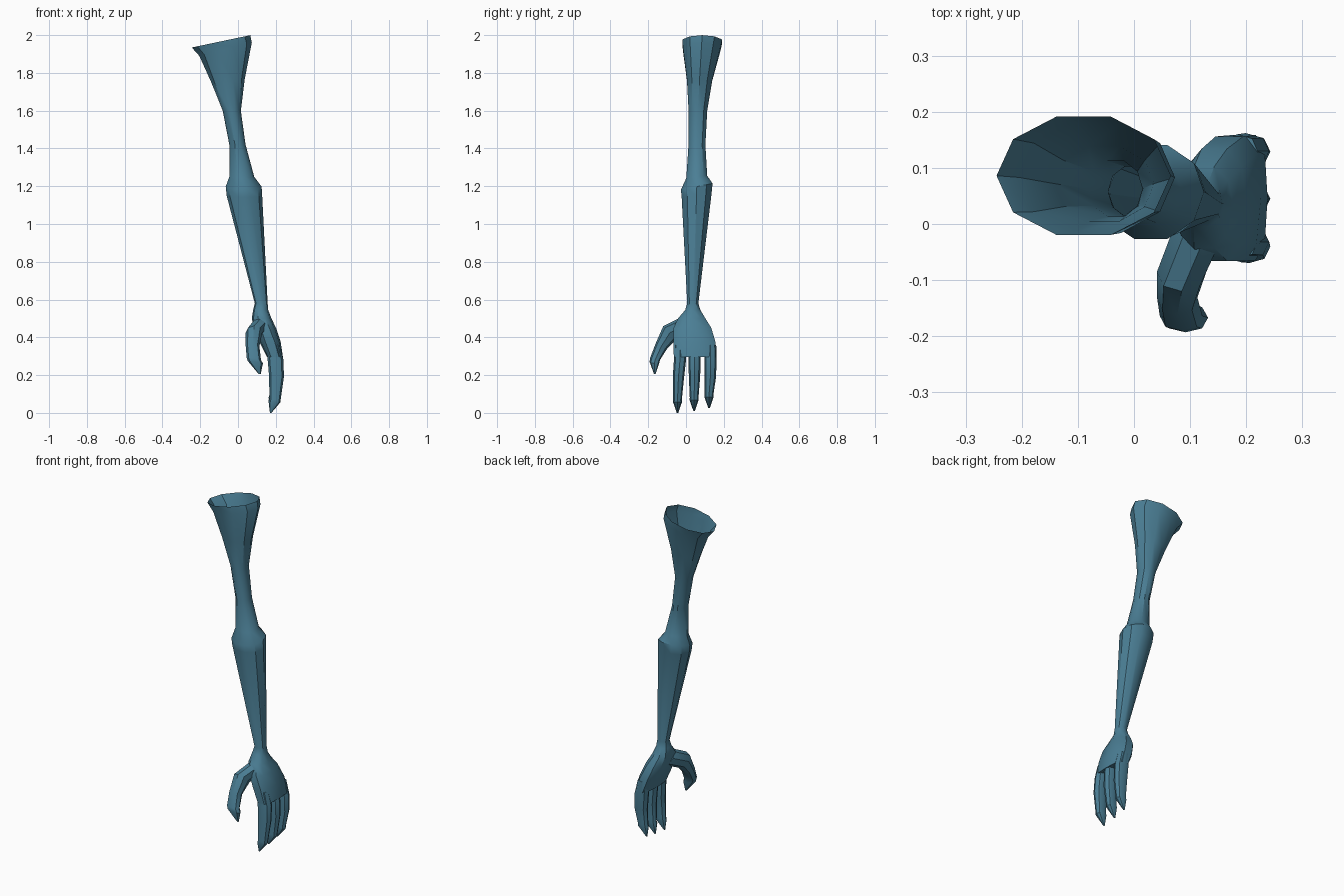
import bpy, bmesh, math

skin = bpy.data.materials.new("teal_blue")
skin.diffuse_color = (0.07, 0.21, 0.30, 1)


def spow(v, p):
    return math.copysign(abs(v) ** p, v)


def loft(name, rings, sides, cap_top=False):
    """Skin rings of (cx, cy, cz, rx, ry, slope_x, slope_y, power); the last ring is capped."""
    bm = bmesh.new()
    loops = []
    for cx, cy, cz, rx, ry, sx, sy, p in rings:
        loop = []
        for i in range(sides):
            a = 2 * math.pi * i / sides
            c, s = math.cos(a), math.sin(a)
            dx = rx * (spow(c, p) if abs(c) > 1e-6 else 0)
            dy = ry * (spow(s, p) if abs(s) > 1e-6 else 0)
            loop.append(bm.verts.new((cx + dx, cy + dy, cz + sx * dx + sy * dy)))
        loops.append(loop)
    for a, b in zip(loops, loops[1:]):
        for i in range(sides):
            j = (i + 1) % sides
            bm.faces.new((a[i], b[i], b[j], a[j]))
    bm.faces.new(loops[-1][::-1])
    if cap_top:
        bm.faces.new(loops[0])
    me = bpy.data.meshes.new(name)
    bm.to_mesh(me)
    bm.free()
    me.materials.append(skin)
    ob = bpy.data.objects.new(name, me)
    bpy.context.collection.objects.link(ob)
    bpy.ops.object.select_all(action='DESELECT')
    ob.select_set(True)
    bpy.context.view_layer.objects.active = ob
    bpy.ops.object.shade_smooth_by_angle(angle=math.radians(35))
    return ob


# Open-topped upper arm, elbow step, forearm and palm in one skin
loft("arm_and_palm", [
    (-.090, .086, 1.967, .155, .111, .21, 0, 1),
    (-.066, .083, 1.925, .139, .104, .25, 0, 1),
    (-.053, .072, 1.760, .089, .070, .10, 0, 1),
    (-.033, .063, 1.600, .048, .052, 0, 0, 1),
    (-.003, .058, 1.420, .043, .047, 0, 0, 1),
    (.020, .057, 1.250, .066, .058, 0, .1, 1),
    (.030, .057, 1.198, .095, .088, 0, .2, 1),
    (.034, .056, 1.150, .094, .083, 0, .1, 1),
    (.123, .036, .580, .034, .031, 0, 0, 1),
    (.120, .036, .545, .040, .042, 0, 0, .95),
    (.125, .030, .500, .052, .076, 0, 0, .9),
    (.143, .034, .450, .058, .104, 0, 0, .8),
    (.170, .045, .375, .056, .115, 0, 0, .7),
    (.196, .047, .295, .042, .115, 0, 0, .6),
], 10)

# Three clawed fingers: y at knuckle, middle and claw, then the tip height
for name, y0, y1, y2, tip in (("index_finger", -.032, -.040, -.045, 0),
                              ("middle_finger", .045, .045, .043, .01),
                              ("outer_finger", .130, .129, .122, .025)):
    loft(name, [
        (.185, y0, .360, .035, .030, 0, 0, .9),
        (.199, y0, .280, .042, .032, 0, 0, .9),
        (.204, y1, .190, .039, .030, 0, 0, .9),
        (.196, y2, tip + .070, .030, .023, 0, 0, .9),
        (.194, y2, tip + .058, .032, .024, 0, 0, .9),
        (.173, y2, tip, .004, .004, 0, 0, 1),
    ], 8, True)

# Thumb curling forward and down to a claw
loft("thumb", [
    (.125, .010, .470, .048, .036, 0, -1, .9),
    (.085, -.085, .425, .044, .035, 0, -1, .9),
    (.077, -.131, .352, .036, .031, 0, -.4, .9),
    (.084, -.164, .285, .038, .026, -.15, -.2, .9),
    (.092, -.167, .268, .040, .026, -.15, -.1, .9),
    (.115, -.165, .205, .005, .004, 0, 0, 1),
], 8, True)
